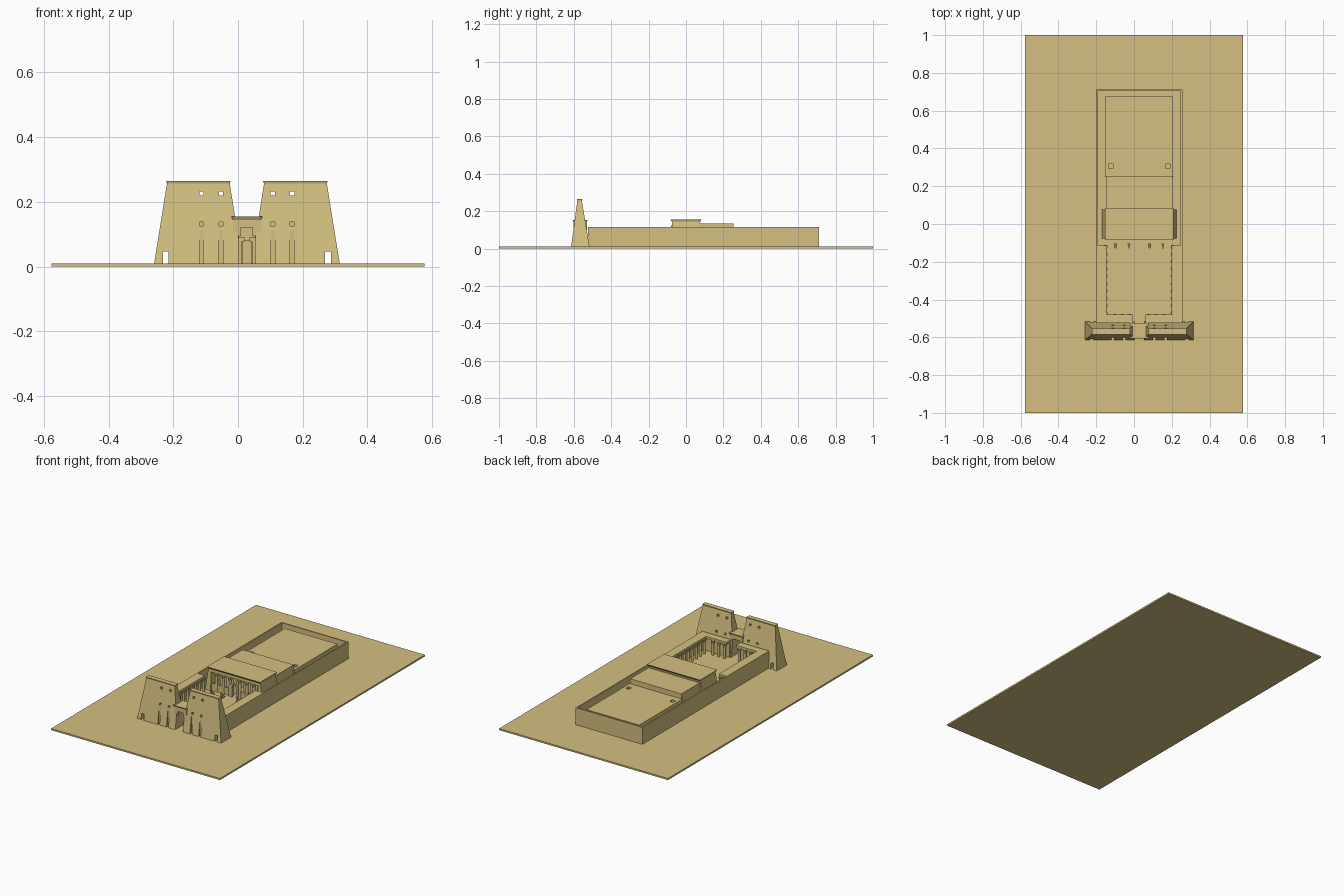
import bpy, bmesh, math
from mathutils import Matrix

if "Cube" in bpy.data.objects:
    bpy.data.objects.remove(bpy.data.objects["Cube"])

C = 0.0275          # x of the temple axis
G = 0.005           # parts start a little inside the ground slab
SIDES = (-1, 1)

sand = bpy.data.materials.new("sandstone")
sand.diffuse_color = (0.66, 0.53, 0.22, 1)
sand.use_nodes = True
sand.node_tree.nodes["Principled BSDF"].inputs["Base Color"].default_value = sand.diffuse_color


def frustum(bm, b, t, z0, z1):
    """b, t = (x0, x1, y0, y1) at the bottom and at the top"""
    rings = []
    for (x0, x1, y0, y1), z in ((b, z0), (t, z1)):
        x0, x1 = sorted((x0, x1))
        rings.append([bm.verts.new((x, y, z)) for x, y in
                      ((x0, y0), (x1, y0), (x1, y1), (x0, y1))])
    lo, hi = rings
    bm.faces.new(lo[::-1])
    bm.faces.new(hi)
    for i in range(4):
        j = (i + 1) % 4
        bm.faces.new((lo[i], lo[j], hi[j], hi[i]))


def box(bm, x0, x1, y0, y1, z0, z1):
    frustum(bm, (x0, x1, y0, y1), (x0, x1, y0, y1), z0, z1)


def mbox(bm, s, x0, x1, y0, y1, z0, z1):
    """box with x measured from the axis towards side s"""
    box(bm, C + s * x0, C + s * x1, y0, y1, z0, z1)


def column(bm, x, y, top, r=0.008):
    """shaft, flared capital and abacus"""
    for r1, r2, z0, z1 in ((r, r * .9, G, top - .022), (r * .95, r * 1.45, top - .022, top - .006)):
        bmesh.ops.create_cone(bm, cap_ends=True, segments=12, radius1=r1, radius2=r2, depth=z1 - z0,
                              matrix=Matrix.Translation((x, y, (z0 + z1) / 2)))
    box(bm, x - r, x + r, y - r, y + r, top - .007, top + .001)


def finish(name, bm):
    me = bpy.data.meshes.new(name)
    bm.to_mesh(me)
    bm.free()
    me.materials.append(sand)
    ob = bpy.data.objects.new(name, me)
    bpy.context.collection.objects.link(ob)
    return ob


def cut(ob, bm):
    cutter = finish("cutter", bm)
    cutter.hide_render = True
    m = ob.modifiers.new("cut", 'BOOLEAN')
    m.operation, m.solver, m.object = 'DIFFERENCE', 'EXACT', cutter
    bpy.context.view_layer.objects.active = ob
    bpy.ops.object.modifier_apply(modifier=m.name)
    bpy.data.objects.remove(cutter, do_unlink=True)


# ground slab
bm = bmesh.new()
box(bm, -.577, .577, -1, 1, 0, .01)
finish("ground_slab", bm)

# pylon towers with flagpole niches, windows and small doors
for s, side in zip(SIDES, ("left", "right")):
    bm = bmesh.new()
    frustum(bm, (C + s * .2875, C + s * .013, -.615, -.515),
            (C + s * .247, C + s * .053, -.581, -.557), G, .257)
    tower = finish(side + "_pylon", bm)
    bm = bmesh.new()
    for o in (.08, .14):
        mbox(bm, s, o - .0065, o + .0065, -.7, -.6, -.02, .112)
        mbox(bm, s, o - .0065, o + .0065, -.7, -.4, .126, .138)
        mbox(bm, s, o - .0065, o + .0065, -.7, -.4, .219, .232)
    mbox(bm, s, .242, .26, -.7, -.4, -.02, .047)
    mbox(bm, s, -.01, .026, -.7, -.4, -.02, .12)
    cut(tower, bm)
    bm = bmesh.new()
    frustum(bm, (C + s * .247, C + s * .053, -.581, -.557),
            (C + s * .25, C + s * .05, -.584, -.554), .256, .265)
    finish(side + "_pylon_cornice", bm)

# gateway between the towers
bm = bmesh.new()
for s in SIDES:
    mbox(bm, s, .026, .043, -.601, -.53, G, .145)
    mbox(bm, s, .018, .027, -.601, -.59, .095, .12)
box(bm, C - .043, C + .043, -.601, -.53, .12, .145)
frustum(bm, (C - .043, C + .043, -.601, -.53), (C - .048, C + .048, -.607, -.525), .144, .154)
finish("gateway", bm)

# court: outer walls and covered walk around three sides
bm = bmesh.new()
for s in SIDES:
    mbox(bm, s, .21, .228, -.525, -.115, G, .115)
    mbox(bm, s, .172, .2105, -.525, -.115, .1, .115)
    mbox(bm, s, .033, .1725, -.525, -.48, .1, .115)
    mbox(bm, s, .033, .2105, -.525, -.512, G, .1005)
finish("court_walls_and_roof", bm)

bm = bmesh.new()
for s in SIDES:
    for i in range(10):
        column(bm, C + s * .178, -.472 + i * .039, .1)
    for o in (.05, .09, .13):
        column(bm, C + s * o, -.487, .1)
finish("court_columns", bm)

# thin enclosure wall around the rear
bm = bmesh.new()
for s in SIDES:
    mbox(bm, s, .22, .228, -.116, .712, G, .115)
box(bm, C - .221, C + .221, .704, .712, G, .115)
finish("enclosure_wall", bm)

# columned hall: battered side walls, back wall, roof and cornice
bm = bmesh.new()
for s in SIDES:
    frustum(bm, (C + s * .198, C + s * .16, -.078, .078),
            (C + s * .178, C + s * .16, -.074, .074), G, .145)
    mbox(bm, s, .014, .165, .062, .078, G, .135)
box(bm, C - .0145, C + .0145, .062, .078, .08, .135)
box(bm, C - .17, C + .17, -.074, .074, .125, .145)
frustum(bm, (C - .177, C + .177, -.076, .076), (C - .182, C + .182, -.084, .084), .144, .155)
finish("hall_walls_and_roof", bm)

bm = bmesh.new()
for s in SIDES:
    for o in (.033, .08, .127):
        for y in (-.067, -.02, .027):
            column(bm, C + s * o, y, .125, .0095)
finish("hall_columns", bm)

# low screen walls between the front columns, with a central doorway
bm = bmesh.new()
for s in SIDES:
    mbox(bm, s, .033, .162, -.071, -.064, G, .055)
    mbox(bm, s, .015, .026, -.078, -.058, G, .09)
    mbox(bm, s, .008, .016, -.078, -.058, .078, .09)
finish("screen_walls_and_doorway", bm)

# bird statues before the hall
bm = bmesh.new()
for s in SIDES:
    for o in (.054, .125):
        mbox(bm, s, o - .007, o + .007, -.13, -.1, G, .016)
        frustum(bm, (C + s * o - .005, C + s * o + .005, -.125, -.103),
                (C + s * o - .004, C + s * o + .004, -.126, -.114), .015, .035)
        mbox(bm, s, o - .003, o + .003, -.13, -.117, .034, .042)
finish("bird_statues", bm)

# middle block and sanctuary block with two stair openings
bm = bmesh.new()
box(bm, C - .175, C + .175, .076, .255, G, .133)
finish("middle_block", bm)

bm = bmesh.new()
box(bm, C - .18, C + .18, .25, .675, G, .102)
rear = finish("sanctuary_block", bm)
bm = bmesh.new()
for s in SIDES:
    mbox(bm, s, .138, .162, .293, .317, .05, .2)
cut(rear, bm)
